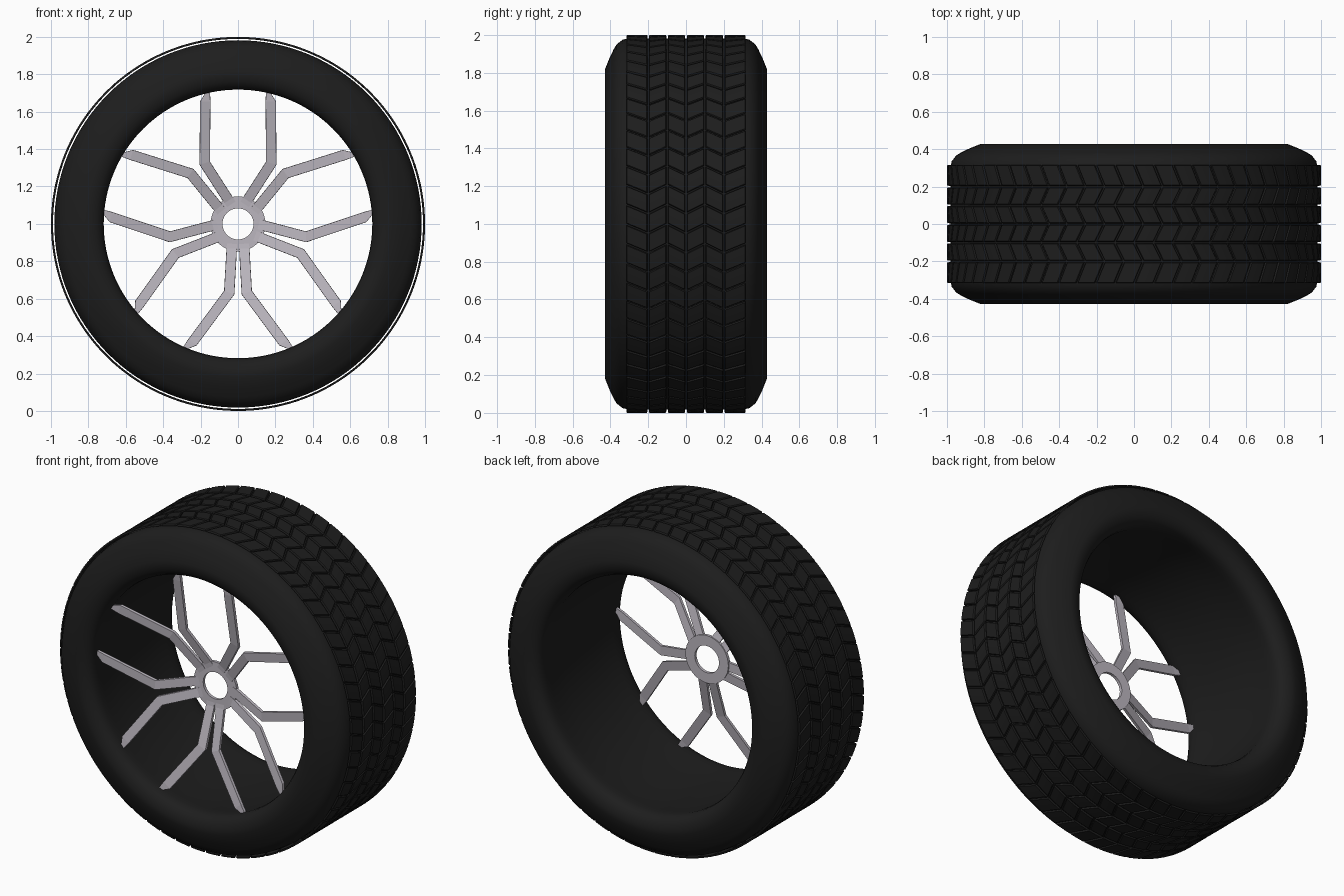
import bpy, bmesh, math
from mathutils import Vector, Matrix

if "Cube" in bpy.data.objects:
    bpy.data.objects.remove(bpy.data.objects["Cube"])

CZ = 1.0  # axle height


def material(name, rgb):
    m = bpy.data.materials.new(name)
    m.diffuse_color = (*rgb, 1)
    m.use_nodes = True
    m.node_tree.nodes["Principled BSDF"].inputs["Base Color"].default_value = m.diffuse_color
    return m


RUBBER = material("black rubber", (0.0125, 0.0125, 0.0125))
ALLOY = material("pale grey alloy", (0.50, 0.47, 0.52))


def finish(bm, name, mat, smooth=None):
    bmesh.ops.recalc_face_normals(bm, faces=bm.faces[:])
    me = bpy.data.meshes.new(name)
    bm.to_mesh(me)
    bm.free()
    ob = bpy.data.objects.new(name, me)
    bpy.context.collection.objects.link(ob)
    me.materials.append(mat)
    if smooth:
        bpy.ops.object.select_all(action='DESELECT')
        ob.select_set(True)
        bpy.context.view_layer.objects.active = ob
        bpy.ops.object.shade_smooth_by_angle(angle=math.radians(smooth))
    return ob


def polar(r, a, y):
    return Vector((r * math.cos(a), y, CZ + r * math.sin(a)))


def lathe(name, profile, mat, segs, smooth=None):
    """Revolve a closed (radius, y) profile round the axle."""
    bm = bmesh.new()
    rings = [[bm.verts.new(polar(r, 2 * math.pi * i / segs, y)) for r, y in profile]
             for i in range(segs)]
    n = len(profile)
    for i in range(segs):
        a, b = rings[i], rings[(i + 1) % segs]
        for j in range(n):
            k = (j + 1) % n
            bm.faces.new((a[j], a[k], b[k], b[j]))
    return finish(bm, name, mat, smooth)


# Tyre carcass: half profile from tread centre round the sidewall to the inner barrel
half = [(0.982, 0.0), (0.982, 0.30), (0.975, 0.335), (0.95, 0.367), (0.925, 0.382),
        (0.88, 0.404), (0.82, 0.428), (0.79, 0.428), (0.76, 0.42), (0.735, 0.403),
        (0.722, 0.38), (0.718, 0.35), (0.721, 0.31), (0.727, 0.25), (0.733, 0.15), (0.735, 0.0)]
profile = half + [(r, -y) for r, y in reversed(half[1:-1])]
lathe("tyre_body", profile, RUBBER, 128, 40)

# Tread: six rows of thin slanted blocks forming a zigzag
COUNT = 60
edges = [-0.32, -0.2, -0.1, 0.0, 0.1, 0.2, 0.32]
shift = [0.0, -0.05, 0.0, -0.05, 0.0, -0.05, 0.0]
pitch = 2 * math.pi / COUNT
bm = bmesh.new()
for row in range(6):
    y0, y1 = edges[row], edges[row + 1]
    for i in range(COUNT):
        layers = []
        for r, gap in ((0.990, 0.004), (0.996, 0.005), (1.0, 0.008)):
            ring = []
            for s in range(3):
                for e, yy in ((0, y0 + gap), (1, y1 - gap)):
                    f = (yy - y0) / (y1 - y0)
                    off = shift[row] * (1 - f) + shift[row + 1] * f
                    a = i * pitch + off + gap + (pitch - 2 * gap) * s / 2
                    ring.append(bm.verts.new(polar(r, a, yy)))
            layers.append(ring)
        for ring in (layers[0], layers[-1]):
            for s in (0, 2):
                bm.faces.new((ring[s], ring[s + 1], ring[s + 3], ring[s + 2]))
        loop = [0, 2, 4, 5, 3, 1]
        for lo, hi in zip(layers, layers[1:]):
            for p, q in zip(loop, loop[1:] + loop[:1]):
                bm.faces.new((lo[p], lo[q], hi[q], hi[p]))
finish(bm, "tread_blocks", RUBBER)

# Hub: thin ring with an open centre
lathe("hub", [(0.083, -0.222), (0.147, -0.222), (0.147, -0.204), (0.083, -0.204)], ALLOY, 40)

# Spokes: five pairs of cranked thin arms rising forward from the hub to the rim
path = [(0.036, 0.105, -0.213), (0.050, 0.126, -0.216), (0.178, 0.325, -0.281),
        (0.175, 0.655, -0.341), (0.158, 0.712, -0.347)]
widths = [1.0, 1.0, 1.0, 1.0, 0.3]


def arm(bm, side, turn):
    pts = [Vector((x, z)) for x, z, _ in path]
    rot = Matrix.Rotation(turn, 4, 'Y')
    rings = []
    for i, p in enumerate(pts):
        d0 = (p - pts[i - 1]).normalized() if i else (pts[1] - p).normalized()
        d1 = (pts[i + 1] - p).normalized() if i < len(pts) - 1 else d0
        if i == 3:
            d1 = d0  # keep the arm square where the tip chamfer starts
        t = (d0 + d1).normalized()
        n = Vector((t.y, -t.x)) / max(0.6, t.dot(d0))
        y = path[i][2]
        ring = []
        for s, w, dy in ((-1, 0.027, -0.009), (1, 0.027, -0.009),
                         (1, 0.028, 0.009), (-1, 0.028, 0.009)):
            q = p + n * s * w * widths[i]
            v = rot @ Vector((q.x * side, y + dy, q.y))
            ring.append(bm.verts.new(v + Vector((0, 0, CZ))))
        rings.append(ring)
    for a, b in zip(rings, rings[1:]):
        for j in range(4):
            k = (j + 1) % 4
            bm.faces.new((a[j], a[k], b[k], b[j]))
    bm.faces.new(rings[0])
    bm.faces.new(rings[-1])


bm = bmesh.new()
for k in range(5):
    for side in (-1, 1):
        arm(bm, side, k * math.tau / 5)
finish(bm, "spokes", ALLOY)
